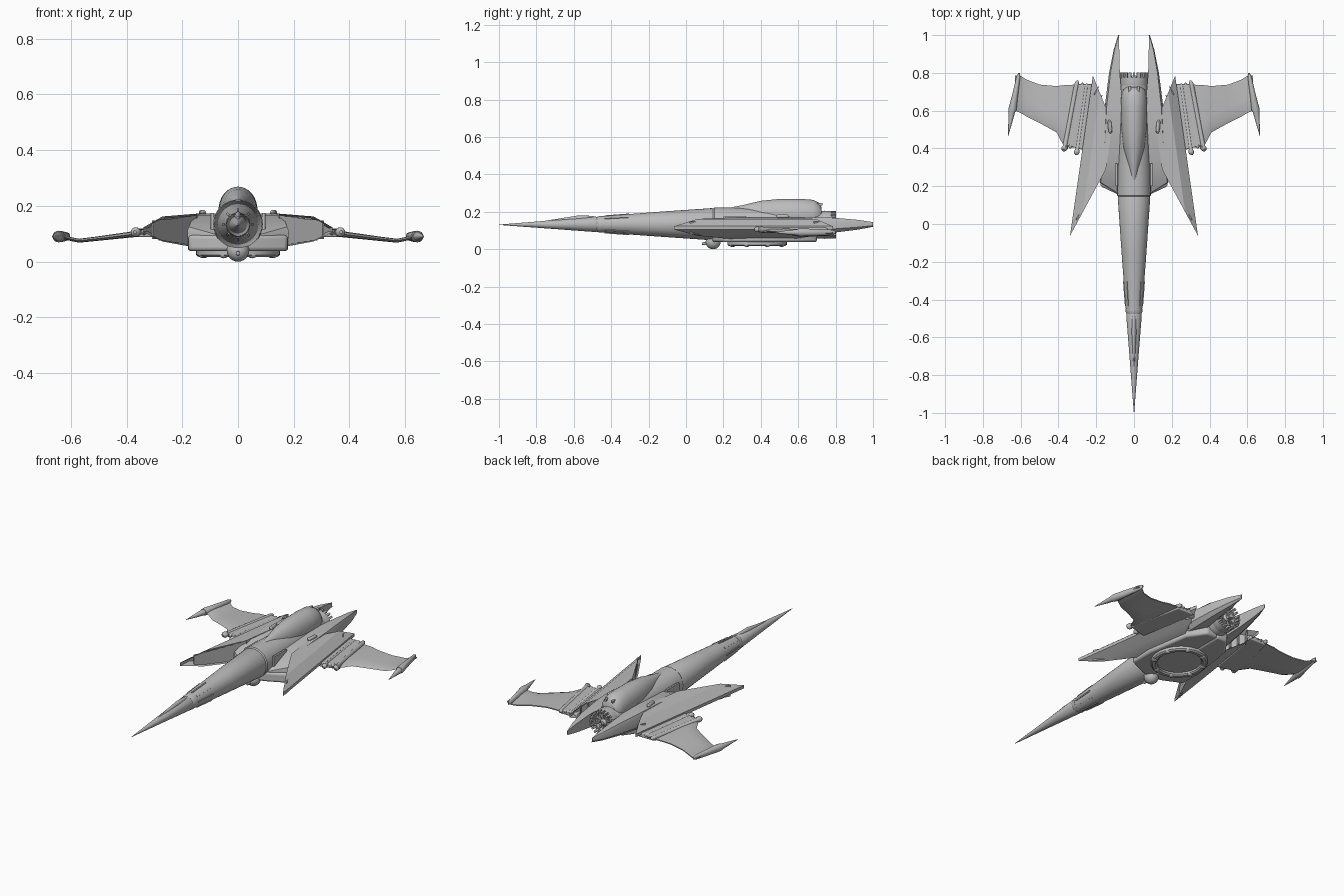
import bpy, bmesh
from math import sin, cos, pi, radians
from mathutils import Matrix, Vector

if "Cube" in bpy.data.objects:
    bpy.data.objects.remove(bpy.data.objects["Cube"], do_unlink=True)

grey = bpy.data.materials.new("hull grey")
grey.use_nodes = True
grey.diffuse_color = (0.5, 0.5, 0.5, 1)
grey.node_tree.nodes["Principled BSDF"].inputs["Base Color"].default_value = (0.5, 0.5, 0.5, 1)


def finish(name, bm, mirror=False, angle=35, bevel=0):
    bmesh.ops.recalc_face_normals(bm, faces=bm.faces)
    mesh = bpy.data.meshes.new(name)
    bm.to_mesh(mesh)
    bm.free()
    mesh.materials.append(grey)
    ob = bpy.data.objects.new(name, mesh)
    bpy.context.collection.objects.link(ob)
    bpy.ops.object.select_all(action='DESELECT')
    ob.select_set(True)
    bpy.context.view_layer.objects.active = ob
    if bevel:
        mod = ob.modifiers.new("Bevel", 'BEVEL')
        mod.width = bevel
        mod.segments = 3
    if mirror:
        ob.modifiers.new("Mirror", 'MIRROR')
    bpy.ops.object.shade_smooth_by_angle(angle=radians(angle))
    return ob


def skin(bm, rings):
    """Bridge successive point rings and cap both ends."""
    rows = [[bm.verts.new(p) for p in ring] for ring in rings]
    n = len(rows[0])
    for a, b in zip(rows, rows[1:]):
        for i in range(n):
            j = (i + 1) % n
            bm.faces.new((a[i], a[j], b[j], b[i]))
    return bm.faces.new(rows[0]), bm.faces.new(rows[-1])


def loft(name, stations, x=0, sides=32, mirror=False):
    """Ellipses along y; each station is y, x offset, z, x radius, z radius."""
    bm = bmesh.new()
    turns = [2 * pi * i / sides for i in range(sides)]
    skin(bm, [[(x + dx + rx * cos(t), y, z + rz * sin(t)) for t in turns]
              for y, dx, z, rx, rz in stations])
    return finish(name, bm, mirror)


def prism(name, outline, z0, z1, bevel=0.006):
    bm = bmesh.new()
    skin(bm, [[(x, y, z) for x, y in outline] for z in (z0, z1)])
    return finish(name, bm, True, bevel=bevel)


def box(bm, size, matrix):
    bmesh.ops.create_cube(bm, size=1, matrix=matrix @ Matrix.Diagonal((*size, 1)))


def body(y, z, r):
    return (y, 0, z, r, r)


# Central fuselage, nose spike and the dorsal hump
loft("nose_cone", [body(-1, .131, .001), body(-.7, .132, .024), body(-.485, .133, .041),
                   body(-.475, .133, .038)])
loft("nose_collar", [body(-.48, .133, .037), body(-.465, .133, .044), body(-.45, .133, .044)])
loft("front_fuselage", [body(-.455, .133, .043), body(-.15, .134, .066), body(.14, .134, .086),
                        body(.148, .134, .083)])
loft("rear_fuselage", [body(.145, .134, .084), body(.152, .134, .089), body(.3, .134, .088),
                       body(.6, .132, .078), body(.74, .131, .073), body(.755, .131, .068)])
loft("dorsal_hump", [(.2, 0, .205, .006, .012), (.3, 0, .19, .03, .045), (.4, 0, .185, .055, .074),
                     (.5, 0, .185, .067, .084), (.62, 0, .185, .07, .084), (.68, 0, .185, .067, .079),
                     (.71, 0, .183, .058, .066), (.725, 0, .18, .04, .045)])
loft("nose_blister", [(-.76, 0, .148, .003, .003), (-.66, 0, .152, .009, .015),
                      (-.58, 0, .158, .013, .022), (-.51, 0, .165, .012, .014),
                      (-.48, 0, .166, .008, .008)], sides=16)

# Hump rear cleat
bm = bmesh.new()
for x in (-.022, .022):
    box(bm, (.012, .04, .012), Matrix.Translation((x, .71, .24)))
finish("hump_cleats", bm)

# Raised ribs around the front fuselage, behind the collar
bm = bmesh.new()
for i in range(8):
    turn = Matrix.Translation((0, -.37, .133)) @ Matrix.Rotation(2 * pi * i / 8, 4, 'Y')
    box(bm, (.008, .13, .012), turn @ Matrix.Translation((0, 0, .047))
        @ Matrix.Rotation(.075, 4, 'X'))
finish("nose_ribs", bm)

# Hollow exhaust with a toothed rim and spokes
loft("exhaust_nozzle", [body(.72, .131, .07), body(.74, .131, .075), body(.775, .131, .073),
                        body(.775, .131, .055), body(.745, .131, .05)])
bm = bmesh.new()
for i in range(20):
    turn = Matrix.Translation((0, 0, .131)) @ Matrix.Rotation(2 * pi * i / 20, 4, 'Y')
    box(bm, (.012, .035, .012), turn @ Matrix.Translation((0, .785, .067)))
for i in range(10):
    turn = Matrix.Translation((0, 0, .131)) @ Matrix.Rotation(2 * pi * i / 10, 4, 'Y')
    box(bm, (.007, .012, .06), turn @ Matrix.Translation((0, .768, .032)))
finish("exhaust_teeth", bm)
loft("exhaust_hub", [body(.74, .131, .022), body(.775, .131, .02), body(.785, .131, .01)])

# Shoulders running back into the pointed tail booms
bm = bmesh.new()
rings = []
for y, xi, xo, zb, zt in ((.165, .06, .09, .08, .1), (.22, .06, .182, .07, .125),
                          (.33, .06, .17, .07, .168), (.62, .06, .155, .07, .172),
                          (.8, .075, .132, .09, .168), (.92, .078, .108, .105, .157),
                          (1, .08, .084, .12, .145)):
    m = (zt - zb) * .25
    rings.append([(xi, y, zb), (xo - m, y, zb), (xo, y, zb + m), (xo, y, zt - m),
                  (xo - m * .4, y, zt), (xi, y, zt)])
skin(bm, rings)
finish("tail_boom", bm, True, 25)

# Side nacelles cut obliquely front and back, with recessed openings
def outer_x(y):
    return .33 - .143 * y


def front_y(d):
    return (d - .025) / .397


def back_y(d):
    return .785 - 1.81 * d


section = ((0, .105), (.05, .072), (.14, .05), (.14, .172), (.05, .162), (0, .123))
bm = bmesh.new()
ends = skin(bm, [[(outer_x(f(d)) - d, f(d), z) for d, z in section] for f in (front_y, back_y)])
bmesh.ops.recalc_face_normals(bm, faces=bm.faces)
for face, depth in zip(ends, (.07, -.05)):
    bmesh.ops.inset_region(bm, faces=[face], thickness=.006)
    bmesh.ops.translate(bm, verts=face.verts, vec=(-.143 * depth, depth, 0))
finish("nacelle", bm, True, 20)

# Vertical slats inside both nacelle openings
bm = bmesh.new()
for f, shift, count in ((front_y, .03, 7), (back_y, -.025, 5)):
    for i in range(count):
        d = .03 + .1 * i / (count - 1)
        low, high = .088 - .25 * d, .142 + .18 * d
        y = f(d) + shift
        box(bm, (.005, .05, high - low),
            Matrix.Translation((outer_x(y) - d, y, (low + high) / 2)) @ Matrix.Rotation(.5, 4, 'Z'))
finish("nacelle_slats", bm, True)

# Belly hull with a ring, knobs and a chin ball
prism("belly_hull", [(-.001, .13), (.07, .15), (.178, .2), (.18, .34), (.14, .6), (.07, .7),
                     (-.001, .7)], .038, .095, .012)
bm = bmesh.new()
turns = [2 * pi * i / 40 for i in range(40)]
skin(bm, [[(r * cos(t), .38 + 1.06 * r * sin(t), z) for t in turns]
          for r, z in ((.15, .05), (.15, .024), (.142, .017), (.126, .017), (.118, .024), (.118, .034))])
finish("belly_ring", bm)
bm = bmesh.new()
for i in range(8):
    t = 2 * pi * (i + .5) / 8
    spot = Matrix.Translation((.134 * cos(t), .38 + .142 * sin(t), .024))
    bmesh.ops.create_uvsphere(bm, u_segments=12, v_segments=8, radius=.017,
                              matrix=spot @ Matrix.Diagonal((1, 1, .7, 1)))
finish("belly_knobs", bm)
bm = bmesh.new()
bmesh.ops.create_uvsphere(bm, u_segments=24, v_segments=14, radius=.04,
                          matrix=Matrix.Translation((0, .145, .04)))
finish("chin_ball", bm)
loft("chin_probe", [body(.085, .03, .007), body(.13, .03, .009)], sides=12)

# Wing root plate carrying parallel rods
prism("wing_root_plate", [(.2, .74), (.31, .74), (.375, .42), (.26, .39)], .088, .114)
for name, a, b, r in (("outer_rod", (.37, .385), (.3, .76), .014),
                      ("middle_rod", (.338, .4), (.272, .75), .009),
                      ("inner_rod", (.305, .365), (.25, .745), .012)):
    stations = []
    for t, k in ((0, .4), (.015, .9), (.03, 1.2), (.06, 1.2), (.075, .9), (.93, .9), (.97, .8), (1, .3)):
        p = Vector(a).lerp(Vector(b), t)
        stations.append((p.y, p.x, .106, r * k, r * k))
    loft(name, stations, sides=16, mirror=True)

# Drooped wings with upturned tips
bm = bmesh.new()
rings = []
for x, lead, trail, z, h in ((.27, .4, .74, .1, .011), (.37, .41, .735, .099, .011),
                             (.41, .485, .73, .094, .01), (.5, .535, .738, .083, .008),
                             (.57, .57, .765, .075, .007), (.6, .588, .785, .081, .007),
                             (.63, .6, .785, .09, .007)):
    c = trail - lead
    rings.append([(x, lead, z), (x, lead + .12 * c, z + .8 * h), (x, lead + .4 * c, z + h),
                  (x, trail, z + .003), (x, trail, z - .003), (x, lead + .4 * c, z - h),
                  (x, lead + .12 * c, z - .8 * h)])
skin(bm, rings)
finish("wing", bm, True)

# Wingtip pods and their spikes
loft("wingtip_pod", [(.8, .608, .09, .004, .007), (.78, .612, .09, .01, .014),
                     (.68, .63, .09, .016, .019), (.61, .643, .09, .022, .021),
                     (.595, .645, .09, .02, .019)], sides=20, mirror=True)
loft("wingtip_spike", [(.6, .645, .09, .018, .017), (.55, .653, .09, .012, .012),
                       (.465, .667, .09, .001, .001)], sides=20, mirror=True)

# Small deck handles and shoulder slots
loft("deck_handle", [(.48, .125, .174, .004, .004), (.49, .125, .176, .01, .01),
                     (.54, .13, .176, .01, .01), (.55, .131, .174, .004, .004)], sides=14, mirror=True)
prism("shoulder_strut", [(.086, .2), (.098, .2), (.098, .32), (.086, .32)], .1, .175, .002)
